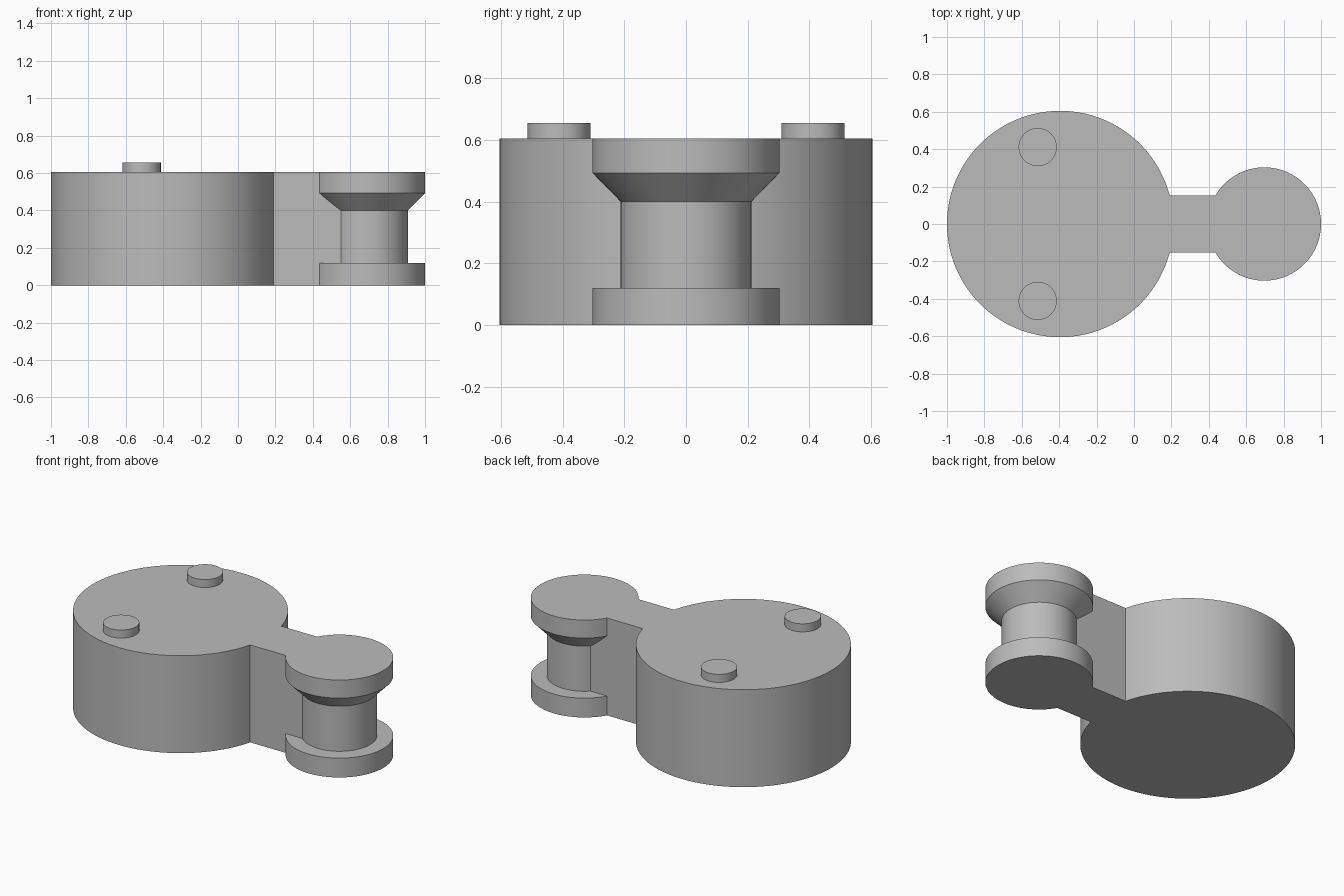
import bpy, bmesh, math

cube = bpy.data.objects.get("Cube")
if cube:
    bpy.data.objects.remove(cube, do_unlink=True)

grey = bpy.data.materials.new("light grey")
grey.use_nodes = True
COLOUR = (0.5, 0.5, 0.5, 1)
grey.diffuse_color = COLOUR
grey.node_tree.nodes["Principled BSDF"].inputs["Base Color"].default_value = COLOUR

HEIGHT = 0.605
BODY_X, BODY_R = -0.395, 0.605
SPOOL_X, RIM_R, NECK_R = 0.697, 0.303, 0.212


def finish(name, bm):
    bmesh.ops.recalc_face_normals(bm, faces=bm.faces[:])
    mesh = bpy.data.meshes.new(name)
    bm.to_mesh(mesh)
    bm.free()
    mesh.materials.append(grey)
    obj = bpy.data.objects.new(name, mesh)
    bpy.context.collection.objects.link(obj)
    return obj


def turned(name, x, y, profile, sides=96):
    """Solid of revolution from (radius, height) pairs, capped at both ends."""
    bm = bmesh.new()
    rings = [[bm.verts.new((x + r * math.cos(i * math.tau / sides),
                            y + r * math.sin(i * math.tau / sides), z))
              for i in range(sides)] for r, z in profile]
    for low, high in zip(rings, rings[1:]):
        for i in range(sides):
            j = (i + 1) % sides
            bm.faces.new((low[i], low[j], high[j], high[i]))
    bm.faces.new(rings[0])
    bm.faces.new(rings[-1])
    return finish(name, bm)


# Large drum, with the spool beside it
body = turned("drum_body", BODY_X, 0, [(BODY_R, 0), (BODY_R, HEIGHT)], 128)
spool = turned("spool", SPOOL_X, 0,
               [(RIM_R, 0), (RIM_R, 0.12), (NECK_R, 0.12), (NECK_R, 0.4),
                (RIM_R, 0.493), (RIM_R, HEIGHT)])

# Upright web joining drum and spool
bm = bmesh.new()
bmesh.ops.create_cube(bm, size=1)
for v in bm.verts:
    v.co = (0.1 if v.co.x < 0 else SPOOL_X - 0.1, v.co.y * 0.306, (v.co.z + 0.5) * HEIGHT)
web = finish("connecting_web", bm)

# Join the overlapping solids into one clean shell
for part in (web, spool):
    union = body.modifiers.new("join_" + part.name, "BOOLEAN")
    union.operation, union.solver, union.object = "UNION", "EXACT", part
bpy.context.view_layer.objects.active = body
body.select_set(True)
for name in [m.name for m in body.modifiers]:
    bpy.ops.object.modifier_apply(modifier=name)
for part in (web, spool):
    bpy.data.objects.remove(part, do_unlink=True)
body.name = "drum_and_spool_body"

# Pair of round studs on the drum
studs = [turned(side + "_stud", -0.515, y, [(0.102, HEIGHT - 0.02), (0.102, 0.655)], 64)
         for side, y in (("right", -0.411), ("left", 0.411))]

# Smooth walls, crisp edges
for obj in [body] + studs:
    bpy.ops.object.select_all(action="DESELECT")
    obj.select_set(True)
    bpy.context.view_layer.objects.active = obj
    bpy.ops.object.shade_smooth_by_angle(angle=math.radians(30))
